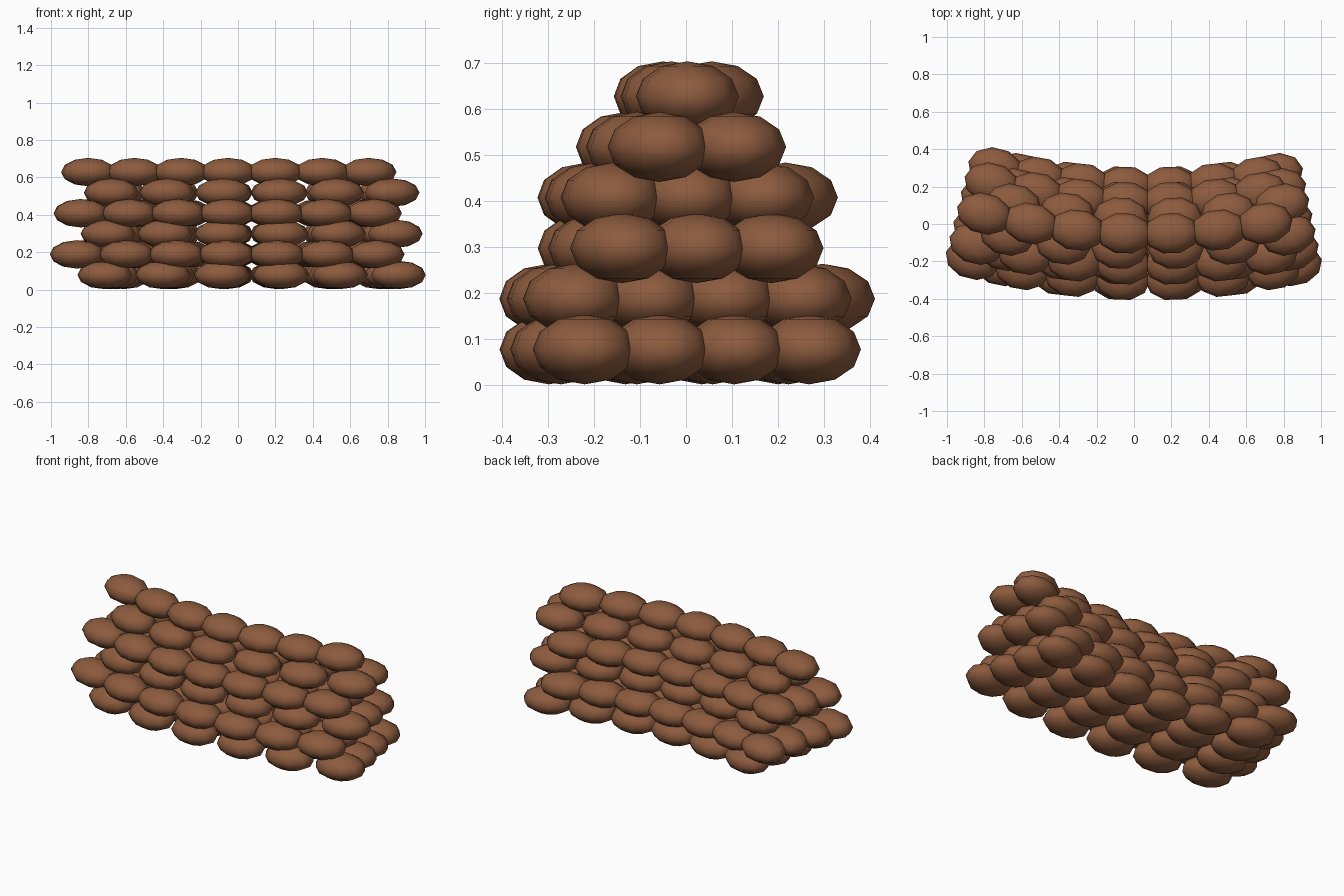
import bpy, bmesh, math
from mathutils import Matrix

if "Cube" in bpy.data.objects:
    bpy.data.objects.remove(bpy.data.objects["Cube"])

# Sandbag colour
brown = bpy.data.materials.new("brown_burlap")
brown.diffuse_color = (0.265, 0.105, 0.048, 1)
brown.use_nodes = True
brown.node_tree.nodes["Principled BSDF"].inputs["Base Color"].default_value = brown.diffuse_color

# One flattened bag, shared by every copy
bm = bmesh.new()
bmesh.ops.create_uvsphere(bm, u_segments=10, v_segments=6, radius=1)
bm.transform(Matrix.Diagonal((0.15, 0.111, 0.076, 1)) @ Matrix.Rotation(math.pi / 2, 4, 'Z'))
for f in bm.faces:
    f.smooth = True
bag_mesh = bpy.data.meshes.new("sandbag")
bm.to_mesh(bag_mesh)
bm.free()
bag_mesh.materials.append(brown)

# Curved wall: layers get narrower upward and alternate six and seven bags long
RADIUS = 3.6                     # arc radius
AXIS_X, MID_Y = 0.073, -0.052    # arc axis and wall centre line
ROWS = (4, 4, 3, 3, 2, 1)        # bags through the depth, per layer
SIX = [(i - 2.5) * 0.0821 for i in range(6)]
SEVEN = [(i - 3.5) * 0.07 for i in range(7)]

for layer, rows in enumerate(ROWS):
    z = 0.078 + 0.11 * layer
    for row in range(rows):
        r = RADIUS - (row - (rows - 1) / 2) * 0.166
        for i, a in enumerate(SEVEN if layer % 2 else SIX):
            bag = bpy.data.objects.new(f"sandbag_layer{layer + 1}_row{row + 1}_{i + 1}", bag_mesh)
            bag.location = (AXIS_X + r * math.sin(a), MID_Y + RADIUS - r * math.cos(a), z)
            bag.rotation_euler.z = a
            bpy.context.collection.objects.link(bag)
